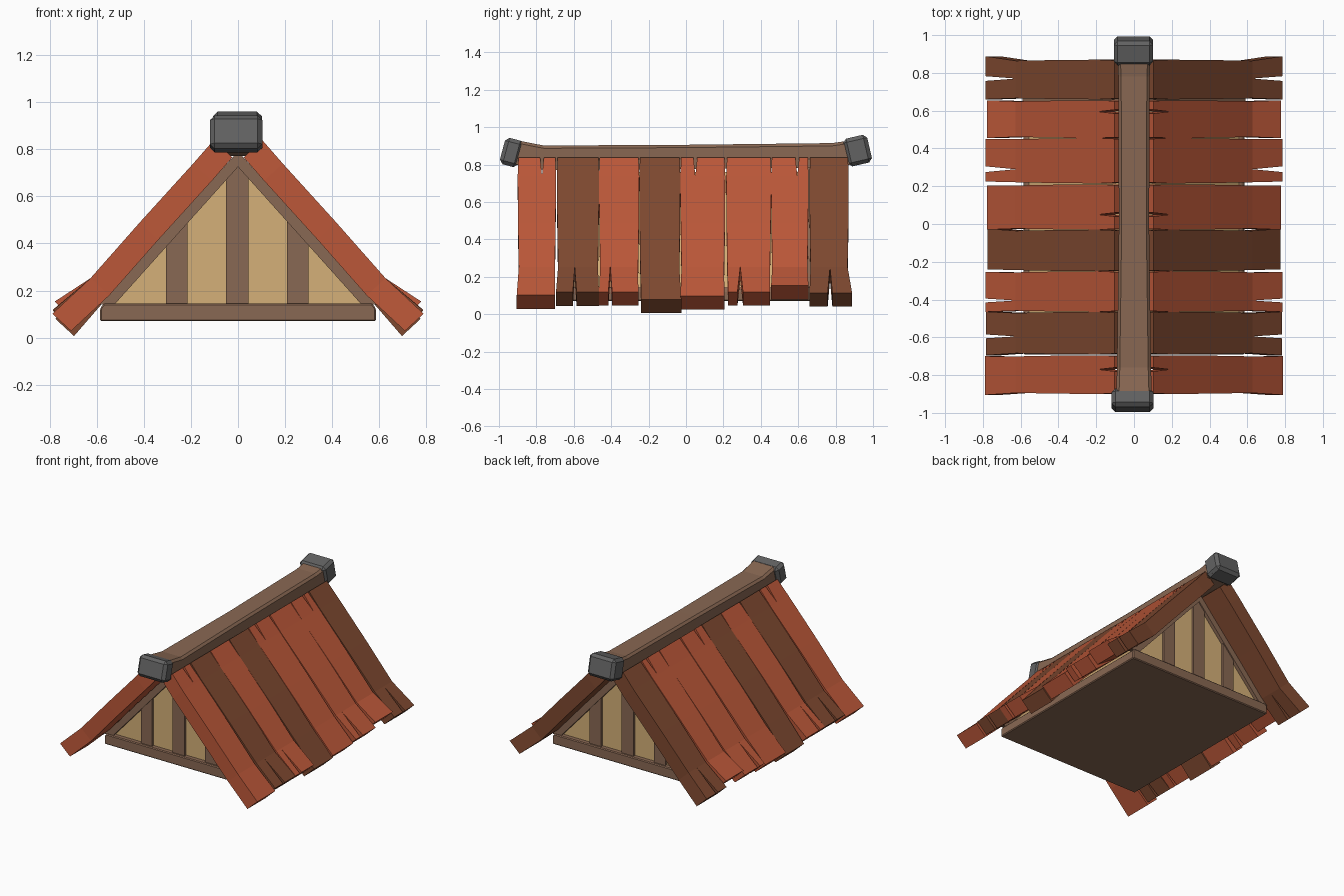
import bpy, bmesh, math
from mathutils import Vector, Matrix

if "Cube" in bpy.data.objects:
    bpy.data.objects.remove(bpy.data.objects["Cube"])


def material(name, rgb):
    m = bpy.data.materials.new(name)
    lin = [((c / 255 + 0.055) / 1.055) ** 2.4 for c in rgb]
    m.diffuse_color = (*lin, 1)
    m.use_nodes = True
    m.node_tree.nodes["Principled BSDF"].inputs["Base Color"].default_value = m.diffuse_color
    return m


RED = material("red_plank", (188, 88, 57))
BROWN = material("dark_brown_plank", (127, 73, 48))
TIMBER = material("timber", (137, 104, 83))
PLASTER = material("tan_plaster", (213, 176, 120))
IRON = material("grey_iron", (98, 98, 98))


def finish(bm, name, mat, bevel=0, mirror=None):
    bmesh.ops.remove_doubles(bm, verts=bm.verts, dist=0.0005)
    bmesh.ops.recalc_face_normals(bm, faces=bm.faces)
    me = bpy.data.meshes.new(name)
    bm.to_mesh(me)
    bm.free()
    me.materials.append(mat)
    ob = bpy.data.objects.new(name, me)
    bpy.context.collection.objects.link(ob)
    if bevel:
        b = ob.modifiers.new("bevel", 'BEVEL')
        b.width, b.segments = bevel, 1
    if mirror is not None:
        m = ob.modifiers.new("mirror", 'MIRROR')
        m.use_axis = [i == mirror for i in range(3)]
        m.use_mirror_merge = False
    return ob


def prism(name, poly, y0, y1, mat, bevel=0, mirror=None):
    """Extrude an xz outline from y0 to y1."""
    bm = bmesh.new()
    f = bm.faces.new([bm.verts.new((x, y0, z)) for x, z in poly])
    ext = bmesh.ops.extrude_face_region(bm, geom=[f])["geom"]
    bmesh.ops.translate(bm, vec=(0, y1 - y0, 0),
                        verts=[v for v in ext if isinstance(v, bmesh.types.BMVert)])
    return finish(bm, name, mat, bevel, mirror)


# ---- roof planks: split boards running down the slope, mirrored in x
NORMAL = Vector((0.733, 0, 0.68))
THICK = 0.108


def plank(name, y0, y1, mat, e0, e1, lift, tip, notch=None, at=0.0, gap=0.02):
    mid = (y0 + y1) / 2
    cut = at if notch else mid
    # rows: (x on outer face, offset along normal, left y, right y)
    rows = [(0.10, 0.004, y0 + 0.004, y1 - 0.004),
            (0.19, 0.0, y0, y1),
            (0.42, -0.004, y0 + 0.002, y1 - 0.002),
            (0.635, -0.012, y0 + 0.006, y1 - 0.006),
            (tip, lift, e0, e1)]
    bm = bmesh.new()
    for side in (-1, 1):
        rings = []
        for i, (x, off, a, b) in enumerate(rows):
            is_open = (notch == "top" and i == 0) or (notch == "bottom" and i == 4)
            c = cut + side * (gap / 2 if is_open else 0)
            outer = Vector((x, 0, 0.82 - 1.076 * (x - 0.115))) + NORMAL * off
            inner = outer - NORMAL * THICK
            edge = a if side < 0 else b
            rings.append([bm.verts.new((p.x, y, p.z)) for p, y in
                          ((outer, edge), (outer, c), (inner, c), (inner, edge))])
        for i in range(4):
            r, s = rings[i], rings[i + 1]
            split = (notch == "top" and i == 0) or (notch == "bottom" and i == 3)
            for k in range(4):
                if k == 1 and not split:
                    continue        # no wall inside the solid board
                n = (k + 1) % 4
                bm.faces.new((r[k], r[n], s[n], s[k]))
        bm.faces.new(rings[0])
        bm.faces.new(rings[-1])
    finish(bm, name, mat, mirror=0)


PLANKS = [
    (-0.90, -0.695, RED, -0.905, -0.70, 0.004, 0.785, "top", -0.77),
    (-0.69, -0.465, BROWN, -0.695, -0.465, 0.012, 0.775, "bottom", -0.595),
    (-0.465, -0.25, RED, -0.465, -0.255, 0.014, 0.775, "bottom", -0.405),
    (-0.25, -0.03, BROWN, -0.24, -0.025, -0.02, 0.79),
    (-0.03, 0.21, RED, -0.03, 0.205, -0.006, 0.782, "top", 0.05),
    (0.215, 0.455, RED, 0.225, 0.45, 0.014, 0.775, "bottom", 0.29, 0.03),
    (0.455, 0.655, RED, 0.455, 0.655, 0.032, 0.755, "top", 0.595),
    (0.66, 0.87, BROWN, 0.66, 0.888, 0.012, 0.778, "bottom", 0.77, 0.025),
]
for i, p in enumerate(PLANKS):
    plank(f"roof_plank_{i + 1}", *p)

# ---- gable body: floor slab, plaster wall
prism("floor_slab", [(-0.585, 0.07), (0.585, 0.07), (0.585, 0.125), (0.57, 0.145),
                     (-0.57, 0.145), (-0.585, 0.125)], -0.69, 0.69, TIMBER, 0.006)
prism("plaster_wall", [(-0.56, 0.14), (0.56, 0.14), (0, 0.76)], -0.655, 0.655, PLASTER)

# ---- timber framing on both gables


def roof_z(x):
    return 0.775 - 1.1 * abs(x)


for n, (a, b) in enumerate([(-0.305, -0.215), (-0.052, 0.045), (0.207, 0.30)]):
    top = [(b, roof_z(b)), (a, roof_z(a))]
    if a < 0 < b:
        top.insert(1, (0, roof_z(0)))
    prism(f"gable_post_{n + 1}", [(a, 0.14), (b, 0.14)] + top, 0.65, 0.672, TIMBER, mirror=1)
for s in (-1, 1):
    prism("gable_rafter_" + ("left" if s < 0 else "right"),
          [(0, 0.79), (s * 0.59, 0.14), (s * 0.525, 0.14), (s * 0.0, 0.755 - 0.03)],
          0.65, 0.68, TIMBER, mirror=1)

# ---- ridge beam, slightly sagging with raised ends
bm = bmesh.new()
rings = []
for y, zt, w in [(-0.93, 0.935, 0.095), (-0.76, 0.902, 0.09), (0, 0.906, 0.08),
                 (0.78, 0.915, 0.083), (0.92, 0.935, 0.09)]:
    zb, c = zt - 0.13, 0.015
    rings.append([bm.verts.new((x, y, z)) for x, z in
                  ((-w, zb), (w, zb), (w, zt - c), (w - c, zt), (c - w, zt), (-w, zt - c))])
for r, s in zip(rings, rings[1:]):
    for k in range(6):
        n = (k + 1) % 6
        bm.faces.new((r[k], r[n], s[n], s[k]))
bm.faces.new(rings[0])
bm.faces.new(rings[-1])
finish(bm, "ridge_beam", TIMBER)

# ---- tilted iron caps on the ridge ends
for name, loc, size, tilt in [
        ("front_ridge_cap", (-0.008, -0.933, 0.865), (0.222, 0.10, 0.146), -15),
        ("rear_ridge_cap", (-0.003, 0.917, 0.875), (0.208, 0.132, 0.152), 13)]:
    bm = bmesh.new()
    bmesh.ops.create_cube(bm, size=1, matrix=Matrix.Translation(loc)
                          @ Matrix.Rotation(math.radians(tilt), 4, 'X')
                          @ Matrix.Diagonal((*size, 1)))
    finish(bm, name, IRON, 0.02)
